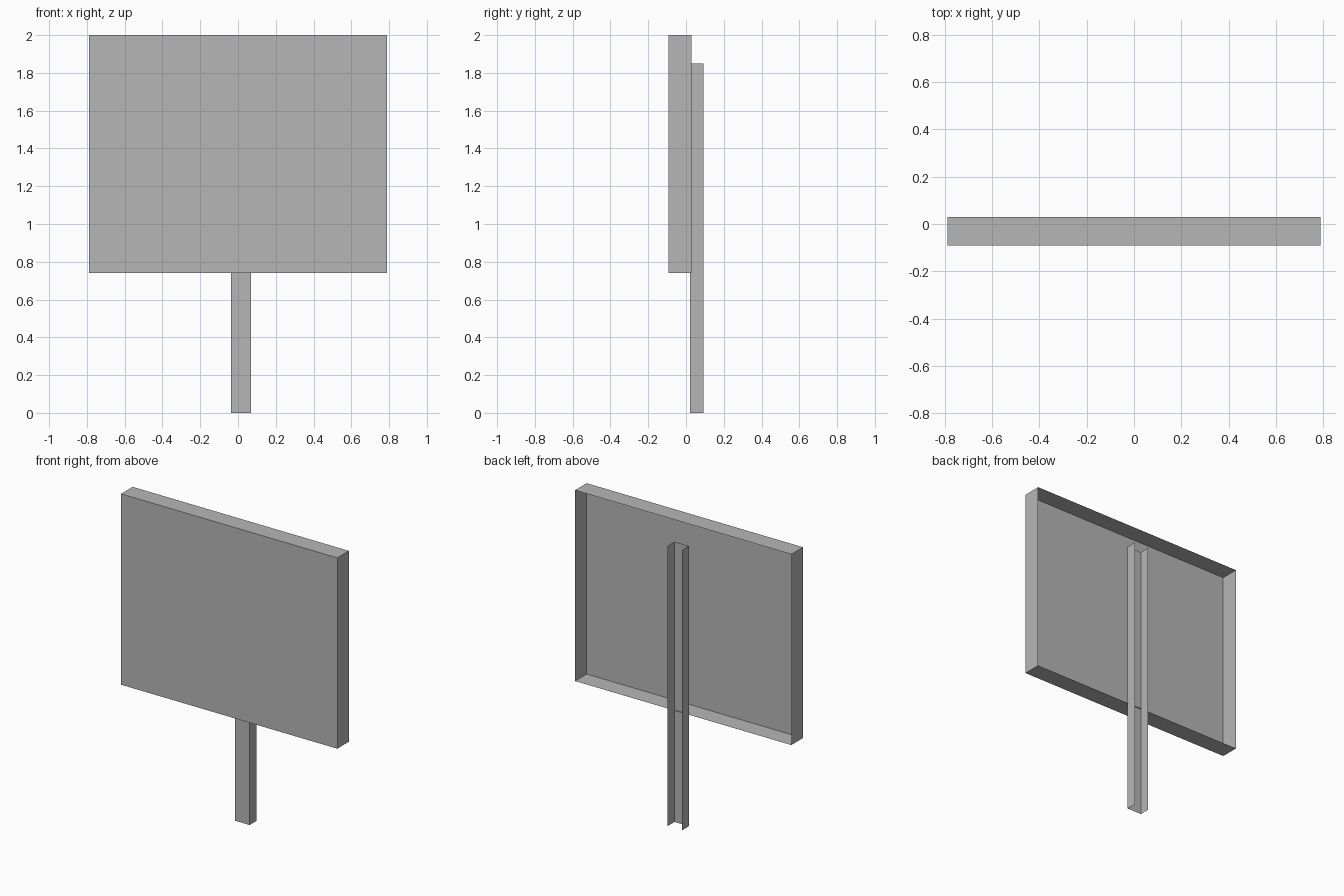
import bpy
import bmesh
from mathutils import Vector

cube = bpy.data.objects.get("Cube")
if cube:
    bpy.data.objects.remove(cube, do_unlink=True)

# Single grey for the whole sign
grey = bpy.data.materials.new("plain grey")
grey.use_nodes = True
color = (0.47, 0.47, 0.47, 1)
grey.diffuse_color = color
grey.node_tree.nodes["Principled BSDF"].inputs["Base Color"].default_value = color


def sheet_box(name, low, high, open_sides):
    """Thin folded sheet: a box without the faces pointing to open_sides."""
    low, high = Vector(low), Vector(high)
    bm = bmesh.new()
    bmesh.ops.create_cube(bm, size=1)
    bm.normal_update()
    open_faces = [f for f in bm.faces
                  if any(f.normal.dot(Vector(d)) > 0.9 for d in open_sides)]
    bmesh.ops.delete(bm, geom=open_faces, context="FACES")
    bmesh.ops.scale(bm, vec=high - low, verts=bm.verts)
    bmesh.ops.translate(bm, vec=(low + high) / 2, verts=bm.verts)
    mesh = bpy.data.meshes.new(name)
    bm.to_mesh(mesh)
    bm.free()
    mesh.materials.append(grey)
    obj = bpy.data.objects.new(name, mesh)
    bpy.context.collection.objects.link(obj)
    return obj


BACK, UP, DOWN = (0, 1, 0), (0, 0, 1), (0, 0, -1)

# Sign panel: shallow tray open at the back
sheet_box("sign_panel", (-0.79, -0.092, 0.74), (0.79, 0.029, 2), [BACK])

# Post: U-shaped channel open at the back and both ends
sheet_box("channel_post", (-0.036, 0.022, 0), (0.069, 0.092, 1.85), [BACK, UP, DOWN])
